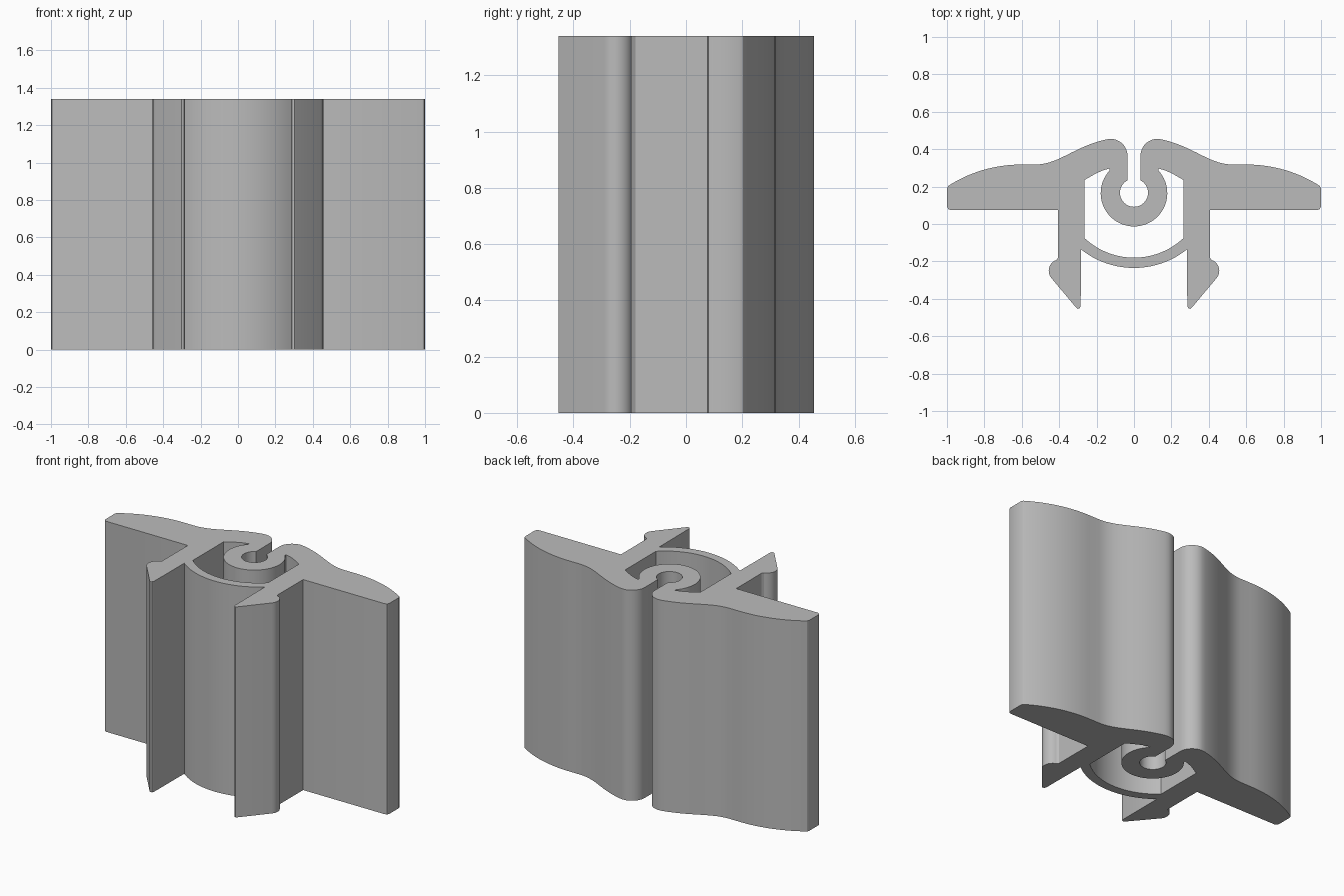
import bpy, bmesh
from math import sin, cos, radians
from mathutils import Vector
from mathutils.geometry import interpolate_bezier

HEIGHT = 1.34

cube = bpy.data.objects.get("Cube")
if cube:
    bpy.data.objects.remove(cube, do_unlink=True)


def arc(cx, cy, r, start, end, n):
    """Points on a circle between two angles in degrees."""
    angles = [radians(start + (end - start) * i / n) for i in range(n + 1)]
    return [(cx + r * cos(a), cy + r * sin(a)) for a in angles]


def bezier(a, b, c, d, n=14):
    pts = [Vector((*p, 0)) for p in (a, b, c, d)]
    return [(p.x, p.y) for p in interpolate_bezier(*pts, n + 1)]


def mirrored(half):
    """Close a right-hand half that starts and ends on the centre line."""
    return half + [(-x, y) for x, y in reversed(half[1:-1])]


# Outer outline: lower web, clip leg, wing, crown, lip, slot and bore
web = arc(0, 0.219, 0.454, -90, -51.4, 12)
leg = [(0.285, -0.437), (0.29, -0.45), (0.302, -0.454), (0.312, -0.444)]
barb = arc(0.395, -0.25, 0.061, -42, 72, 10)
wing = [(0.406, -0.18), (0.406, 0.075), (0.98, 0.075), (0.994, 0.08), (1, 0.095),
        (1, 0.19), (0.994, 0.203)]
crown = bezier((0.975, 0.215), (0.85, 0.29), (0.72, 0.318), (0.6, 0.318))
crown += bezier((0.53, 0.318), (0.4, 0.318), (0.33, 0.41), (0.15, 0.452))
lip = arc(0.125, 0.365, 0.09, 90, 180, 12)
bore = arc(0, 0.167, 0.075, 62, -90, 20)
outer = mirrored(web + leg + barb + wing + crown + lip + bore)

# U-shaped cavity between the housing walls and the bore ring
floor = arc(0, 0.207, 0.387, -90, -46.8, 12)
roof = [(0.265, 0.235), (0.2, 0.272), (0.165, 0.287), (0.13, 0.297)]
ring = arc(0, 0.165, 0.178, 43, -90, 24)
cavity = mirrored(floor + roof + ring)

# Fill the section and extrude it upwards
bm = bmesh.new()
edges = []
for loop in (outer, cavity):
    verts = [bm.verts.new((x, y, 0)) for x, y in loop]
    edges += [bm.edges.new((verts[i - 1], verts[i])) for i in range(len(verts))]
bmesh.ops.triangle_fill(bm, edges=edges, use_beauty=True, normal=(0, 0, 1))
top = bmesh.ops.extrude_face_region(bm, geom=bm.faces[:])["geom"]
bmesh.ops.translate(bm, vec=(0, 0, HEIGHT),
                    verts=[g for g in top if isinstance(g, bmesh.types.BMVert)])
bmesh.ops.recalc_face_normals(bm, faces=bm.faces[:])

mesh = bpy.data.meshes.new("extruded_rail")
bm.to_mesh(mesh)
bm.free()
rail = bpy.data.objects.new("extruded_rail", mesh)
bpy.context.collection.objects.link(rail)

# Plain grey material
grey = bpy.data.materials.new("plain grey")
grey.use_nodes = True
colour = (0.5, 0.5, 0.5, 1)
grey.diffuse_color = colour
grey.node_tree.nodes["Principled BSDF"].inputs["Base Color"].default_value = colour
mesh.materials.append(grey)

bpy.ops.object.select_all(action="DESELECT")
rail.select_set(True)
bpy.context.view_layer.objects.active = rail
bpy.ops.object.shade_smooth_by_angle(angle=radians(25))
